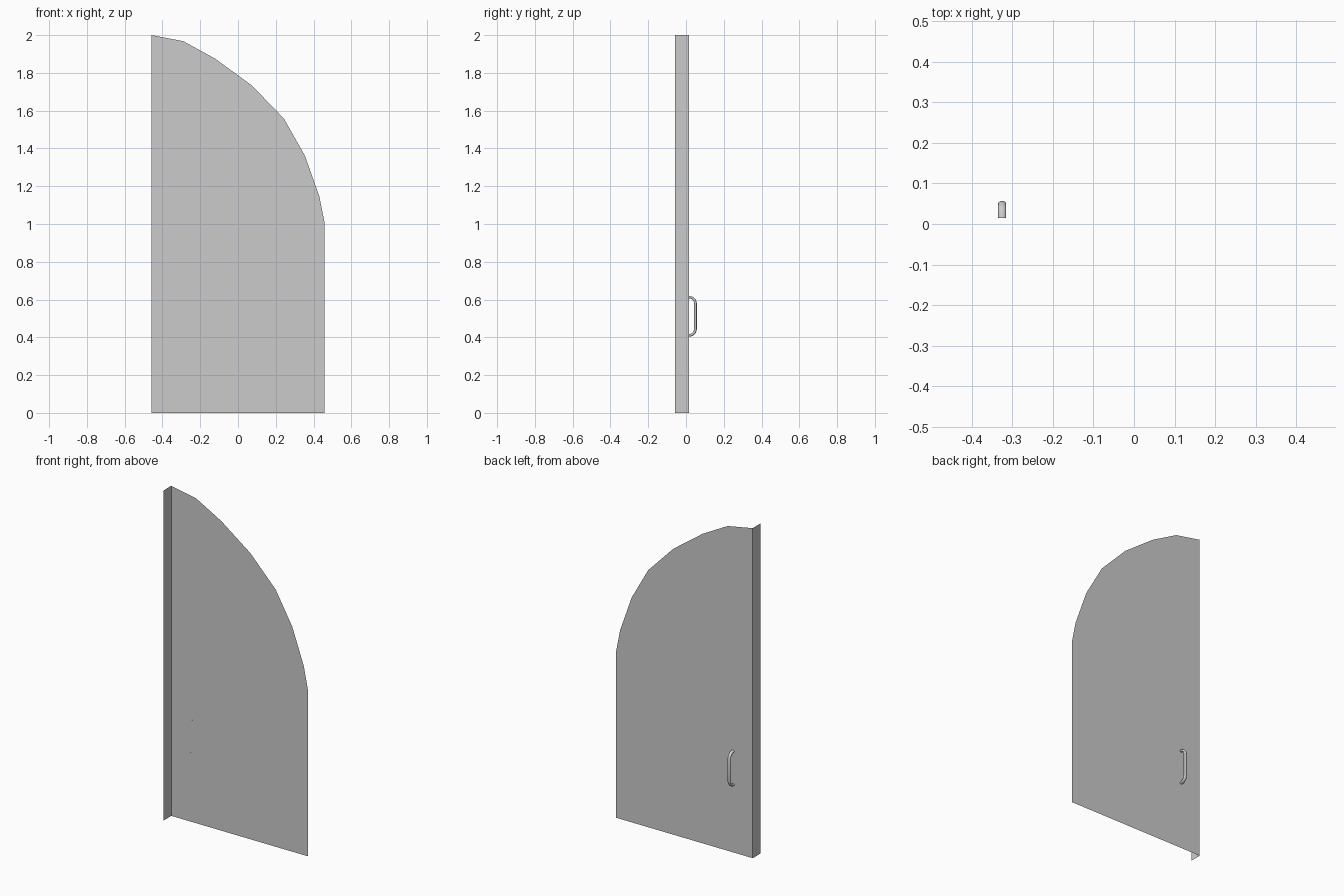
import bpy, bmesh, math
from mathutils import Vector

if "Cube" in bpy.data.objects:
    bpy.data.objects.remove(bpy.data.objects["Cube"])

PANEL_Y = 0.015
LEFT, RIGHT = -0.458, 0.458


def make_object(name, bm):
    mesh = bpy.data.meshes.new(name)
    bm.to_mesh(mesh)
    bm.free()
    obj = bpy.data.objects.new(name, mesh)
    bpy.context.collection.objects.link(obj)
    return obj


def sheet(name, points):
    bm = bmesh.new()
    bm.faces.new([bm.verts.new(p) for p in points])
    return make_object(name, bm)


# Door panel: flat sheet with a faceted half arch
arch = [(RIGHT, 1.01), (0.431, 1.145), (0.354, 1.362), (0.243, 1.558),
        (0.074, 1.733), (-0.122, 1.876), (-0.29, 1.968), (LEFT, 2.0)]
outline = [(LEFT, 0), (RIGHT, 0)] + arch
sheet("door_panel", [(x, PANEL_Y, z) for x, z in outline])

# Edge strip folded toward the front along the straight side
sheet("edge_strip", [(LEFT, -0.057, 0), (LEFT, PANEL_Y, 0),
                     (LEFT, PANEL_Y, 2), (LEFT, -0.057, 2)])

# Pull handle: oval section swept along a mirrored path in the y-z plane
HANDLE_X, MID_Z, SIDES = -0.325, 0.512, 12
half = [(0.0145, 0.101), (0.026, 0.100), (0.037, 0.094),
        (0.046, 0.084), (0.050, 0.070)]
path = [Vector((0, y, MID_Z + z)) for y, z in half]
path += [Vector((0, y, MID_Z - z)) for y, z in reversed(half)]
bm = bmesh.new()
rings = []
for i, p in enumerate(path):
    t = (path[min(i + 1, len(path) - 1)] - path[max(i - 1, 0)]).normalized()
    if i in (0, len(path) - 1):
        t = Vector((0, 1 if i == 0 else -1, 0))
    n = Vector((0, -t.z, t.y))
    ring = []
    for k in range(SIDES):
        a = 2 * math.pi * k / SIDES
        ring.append(bm.verts.new(p + n * 0.007 * math.sin(a)
                                 + Vector((HANDLE_X + 0.010 * math.cos(a), 0, 0))))
    rings.append(ring)
for r0, r1 in zip(rings, rings[1:]):
    for k in range(SIDES):
        j = (k + 1) % SIDES
        bm.faces.new((r0[k], r0[j], r1[j], r1[k]))
bm.faces.new(rings[0])
bm.faces.new(rings[-1])
bmesh.ops.recalc_face_normals(bm, faces=bm.faces)
handle = make_object("pull_handle", bm)
bpy.context.view_layer.objects.active = handle
handle.select_set(True)
bpy.ops.object.shade_smooth_by_angle(angle=math.radians(45))
